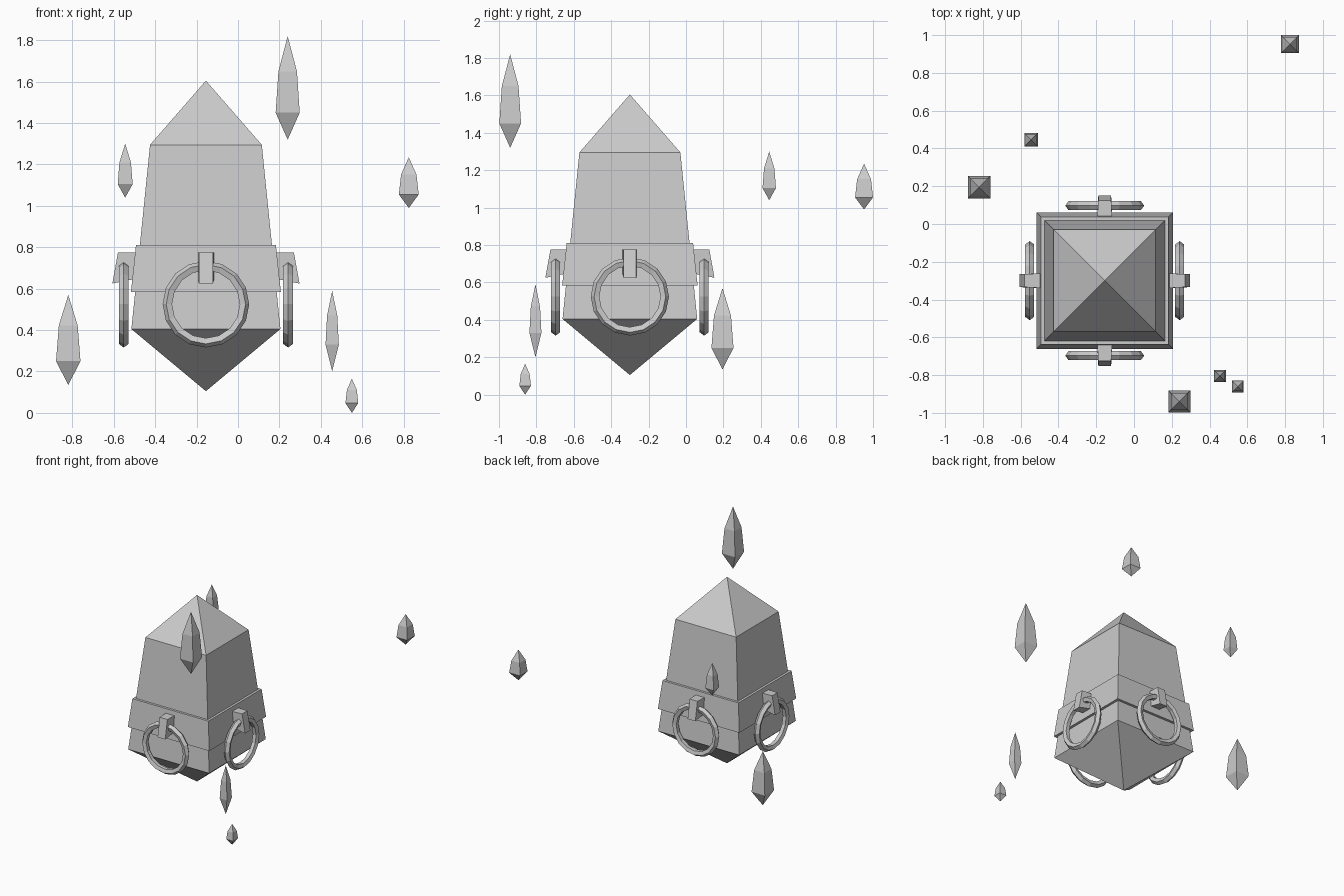
import bpy, bmesh
from math import sin, cos, pi
from mathutils import Matrix, Vector

if "Cube" in bpy.data.objects:
    bpy.data.objects.remove(bpy.data.objects["Cube"])

CX, CY = -0.155, -0.30


def finish(bm, name, loc=(0, 0, 0)):
    bmesh.ops.recalc_face_normals(bm, faces=bm.faces)
    me = bpy.data.meshes.new(name)
    bm.to_mesh(me)
    bm.free()
    ob = bpy.data.objects.new(name, me)
    ob.location = loc
    bpy.context.collection.objects.link(ob)
    return ob


def square_loft(name, profile, loc, closed=False):
    """Square sections (half width, z); zero width makes a point."""
    bm = bmesh.new()
    loops = []
    for w, z in profile:
        corners = [(0, 0)] if w == 0 else [(-w, -w), (w, -w), (w, w), (-w, w)]
        loops.append([bm.verts.new((x, y, z)) for x, y in corners])
    pairs = list(zip(loops, loops[1:]))
    if closed:
        pairs.append((loops[-1], loops[0]))
    for a, b in pairs:
        for i in range(4):
            j = (i + 1) % 4
            if len(a) == 1:
                bm.faces.new((a[0], b[j], b[i]))
            elif len(b) == 1:
                bm.faces.new((a[i], a[j], b[0]))
            else:
                bm.faces.new((a[i], a[j], b[j], b[i]))
    return finish(bm, name, loc)


def ring(name, angle):
    """Low-poly hanging ring in the xz plane, five-sided section."""
    bm = bmesh.new()
    n, m, R, r = 16, 5, 0.184, 0.025
    grid = []
    for i in range(n):
        a = 2 * pi * i / n
        row = []
        for k in range(m):
            b = 2 * pi * k / m
            d = R + r * cos(b)
            row.append(bm.verts.new((d * cos(a), -0.397 + r * sin(b), 0.525 + d * sin(a))))
        grid.append(row)
    for i in range(n):
        for k in range(m):
            p, q = grid[i], grid[(i + 1) % n]
            bm.faces.new((p[k], q[k], q[(k + 1) % m], p[(k + 1) % m]))
    bm.transform(Matrix.Rotation(angle, 4, 'Z'))
    finish(bm, name, (CX, CY, 0))


def bracket(name, angle):
    """Tilted block that holds a ring."""
    bm = bmesh.new()
    bmesh.ops.create_cube(bm, size=2)
    for v in bm.verts:
        outer, top = v.co.y < 0, v.co.z > 0
        half = 0.034 if outer else 0.039
        y = (0.425 if top else 0.452) if outer else (0.335 if top else 0.352)
        z = (0.775 if top else 0.625) if outer else (0.775 if top else 0.645)
        v.co = Vector((half if v.co.x > 0 else -half, -y, z))
    bm.transform(Matrix.Rotation(angle, 4, 'Z'))
    finish(bm, name, (CX, CY, 0))


# Obelisk body and its collar
square_loft("obelisk_body",
            [(0, 0.105), (0.36, 0.405), (0.27, 1.295), (0, 1.605)], (CX, CY, 0))
square_loft("collar_band",
            [(0.341, 0.585), (0.362, 0.585), (0.338, 0.81), (0.318, 0.81)],
            (CX, CY, 0), closed=True)

# Ring and bracket on each side
for i, side in enumerate(("front", "right", "back", "left")):
    ring(side + "_ring", i * pi / 2)
    bracket(side + "_bracket", i * pi / 2)

# Floating crystal shards: x, y, bottom, widest height, top, half width
shards = [(0.24, -0.94, 1.32, 1.45, 1.82, 0.058),
          (-0.545, 0.445, 1.04, 1.105, 1.30, 0.036),
          (0.825, 0.952, 0.99, 1.055, 1.235, 0.048),
          (-0.82, 0.195, 0.135, 0.25, 0.57, 0.059),
          (0.455, -0.805, 0.20, 0.33, 0.59, 0.032),
          (0.55, -0.86, 0.0, 0.047, 0.165, 0.031)]
for i, (x, y, z0, z1, z2, w) in enumerate(shards):
    square_loft(f"shard_{i + 1}",
                [(0, z0), (w, z1), (w * 0.77, z1 + 0.54 * (z2 - z1)), (0, z2)], (x, y, 0))
